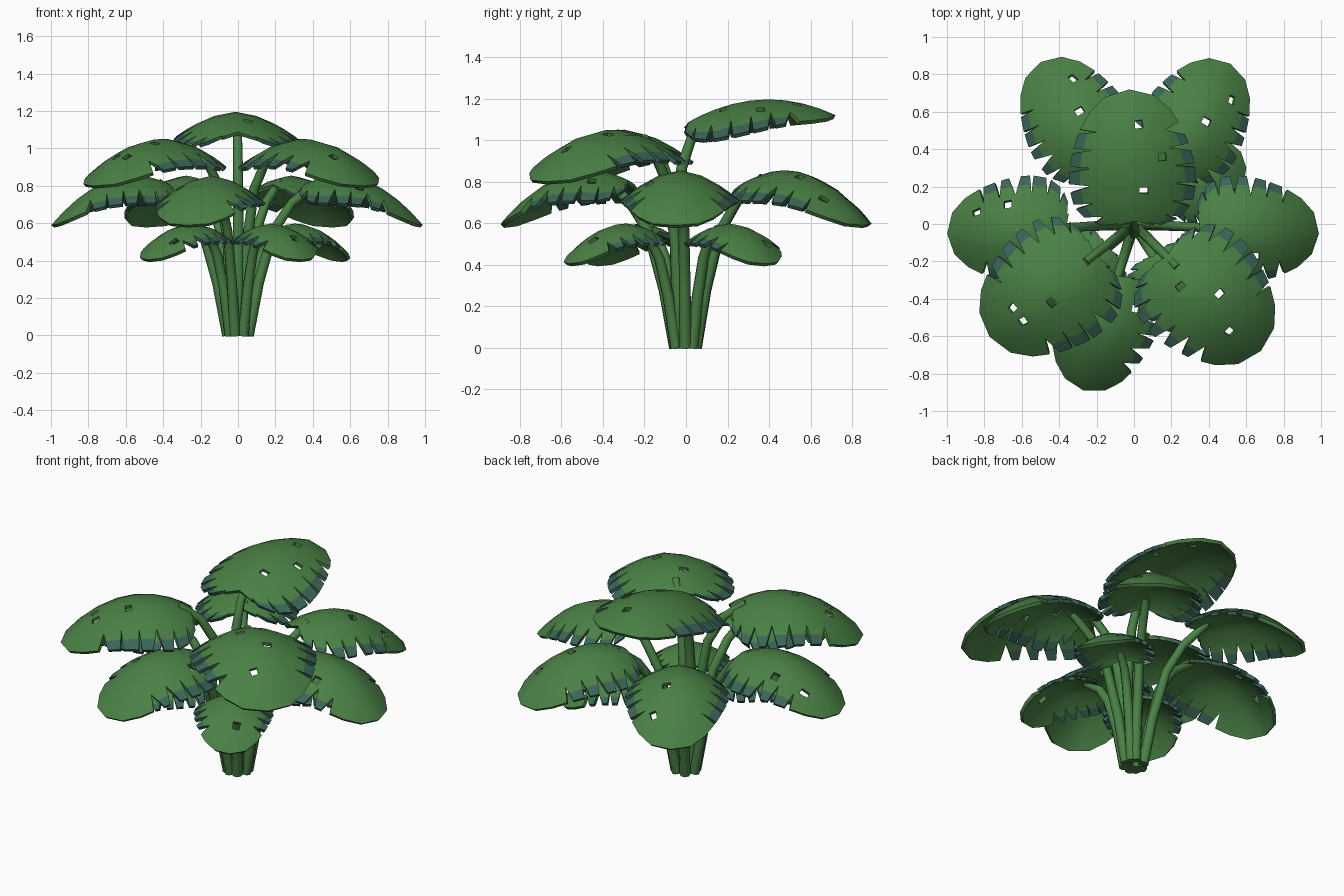
import bpy, bmesh, math, random

if "Cube" in bpy.data.objects:
    bpy.data.objects.remove(bpy.data.objects["Cube"])

random.seed(4)


def material(name, rgb):
    m = bpy.data.materials.new(name)
    m.diffuse_color = (*rgb, 1)
    m.use_nodes = True
    m.node_tree.nodes["Principled BSDF"].inputs["Base Color"].default_value = m.diffuse_color
    return m


GREEN = material("leaf green", (0.068, 0.22, 0.060))
TEAL = material("lobe tip blue green", (0.043, 0.13, 0.097))

# Leaf outline: (distance along leaf, half width) and matching midrib stations
OUTLINE = [(0.02, 0.0), (-0.02, 0.38), (0.03, 0.74), (0.14, 0.96), (0.28, 1.03), (0.42, 1.02),
           (0.56, 0.95), (0.70, 0.84), (0.84, 0.66), (0.95, 0.40), (1.0, 0.0)]
MIDRIB = [0.02, 0.06, 0.12, 0.20, 0.31, 0.43, 0.55, 0.67, 0.79, 0.90, 1.0]
COLS = [0, 0.36, 0.66, 0.83, 1.0]


def sample(table, t):
    i = min(int(t), len(table) - 2)
    f = t - i
    a, b = table[i], table[i + 1]
    if isinstance(a, tuple):
        return tuple(p + (q - p) * f for p, q in zip(a, b))
    return a + (b - a) * f


def finish(obj):
    bpy.ops.object.select_all(action='DESELECT')
    obj.select_set(True)
    bpy.context.view_layer.objects.active = obj
    bpy.ops.object.convert(target='MESH')
    bpy.ops.object.shade_smooth_by_angle(angle=math.radians(50))


def leaf(name, az, r0, r1, half, z0, rise, bend, drop, holes):
    """Arched leaf with slit margins; height = z0 + rise*f + bend*f^2 along the midrib."""
    ca, sa = math.cos(math.radians(az)), math.sin(math.radians(az))
    bm = bmesh.new()
    cells = {}

    def point(t, u, side):
        along, wide = sample(OUTLINE, t)
        f = sample(MIDRIB, t) * (1 - u) + along * u
        x = wide * u * side
        z = z0 + rise * f + bend * f * f - drop * abs(x) ** 1.7
        r = r0 + (r1 - r0) * f
        y = x * half
        return bm.verts.new((r * ca - y * sa, r * sa + y * ca, z))

    for side in (-1, 1):
        slit = [random.uniform(0.08, 0.36) if 1 <= k <= 7 else 0 for k in range(11)]
        for k in range(10):
            for c in range(4):
                q = []
                for u, end in ((COLS[c], 0), (COLS[c], 1), (COLS[c + 1], 1), (COLS[c + 1], 0)):
                    open_ = max(0, (u - COLS[2]) / (1 - COLS[2]))
                    t = k + 1 - slit[k + 1] * open_ if end else k + slit[k] * open_
                    q.append(point(t, u, side))
                face = bm.faces.new(q)
                face.material_index = 1 if c == 3 and 1 <= k <= 6 else 0
                cells[side, k, c] = face
    # small holes through the blade: inset a cell, shrink the inner face, remove it
    spots = random.sample([(s, k, c) for s in (-1, 1) for k in (3, 5, 7) for c in (0, 1)], holes)
    cut = [cells[s] for s in spots]
    bmesh.ops.inset_individual(bm, faces=cut, thickness=0.005, use_even_offset=True)
    for f in cut:
        mid = f.calc_center_median()
        for v in f.verts:
            v.co = mid + (v.co - mid).normalized() * 0.03
    bmesh.ops.delete(bm, geom=cut, context='FACES')
    bmesh.ops.remove_doubles(bm, verts=bm.verts, dist=0.0005)
    bm.normal_update()
    for f in bm.faces:
        if f.normal.z < 0:
            f.normal_flip()
    me = bpy.data.meshes.new(name)
    bm.to_mesh(me)
    bm.free()
    me.materials.append(GREEN)
    me.materials.append(TEAL)
    obj = bpy.data.objects.new(name, me)
    bpy.context.collection.objects.link(obj)
    mod = obj.modifiers.new("thickness", 'SOLIDIFY')
    mod.thickness = 0.02
    mod.offset = -1
    finish(obj)


def stem(name, az, path):
    """Eight-sided stalk following (radius, height) points in the leaf's plane."""
    ca, sa = math.cos(math.radians(az)), math.sin(math.radians(az))
    cu = bpy.data.curves.new(name, 'CURVE')
    cu.dimensions = '3D'
    cu.bevel_depth = 0.03
    cu.bevel_resolution = 2
    cu.use_fill_caps = True
    sp = cu.splines.new('POLY')
    sp.points.add(len(path) - 1)
    for i, (r, z) in enumerate(path):
        sp.points[i].co = (r * ca, r * sa, z, 1)
        sp.points[i].radius = 1 - 0.25 * i / (len(path) - 1)
    cu.materials.append(GREEN)
    obj = bpy.data.objects.new(name, cu)
    bpy.context.collection.objects.link(obj)
    finish(obj)


# Crown leaf leaning back
leaf("crown_leaf", 92, 0.0, 0.72, 0.33, 1.08, 0.42, -0.38, 0.14, 3)
stem("crown_stem", 92, [(-0.04, 0), (-0.05, 0.6), (-0.02, 0.87), (0.03, 1.02), (0.10, 1.10)])

# Two upper leaves at the front
for i, (az, r0) in enumerate(((-45, 0.23), (218, 0.25))):
    leaf(f"upper_leaf_{i}", az, r0, r0 + 0.73, 0.34, 0.97, 0.45, -0.62, 0.14, 3)
    stem(f"upper_stem_{i}", az, [(0.04, 0), (0.07, 0.5), (0.12, 0.78), (0.21, 0.93), (0.33, 1.01)])

# Ring of five middle leaves
for i, (az, r1) in enumerate(((-3, 0.99), (59, 1.0), (120, 1.0), (183, 1.0), (253, 0.93))):
    leaf(f"middle_leaf_{i}", az, r1 - 0.65, r1, 0.28, 0.80, 0.35, -0.56, 0.14, 2)
    stem(f"middle_stem_{i}", az, [(0.055, 0), (0.11, 0.28), (0.19, 0.56), (0.29, 0.71), (0.43, 0.82)])

# Three small lower leaves
for i, (az, r1) in enumerate(((34, 0.69), (-59, 0.66), (222, 0.65))):
    leaf(f"lower_leaf_{i}", az, r1 - 0.47, r1, 0.215, 0.555, 0.27, -0.42, 0.09, 1)
    stem(f"lower_stem_{i}", az, [(0.055, 0), (0.10, 0.25), (0.15, 0.43), (0.20, 0.52), (0.28, 0.575)])
